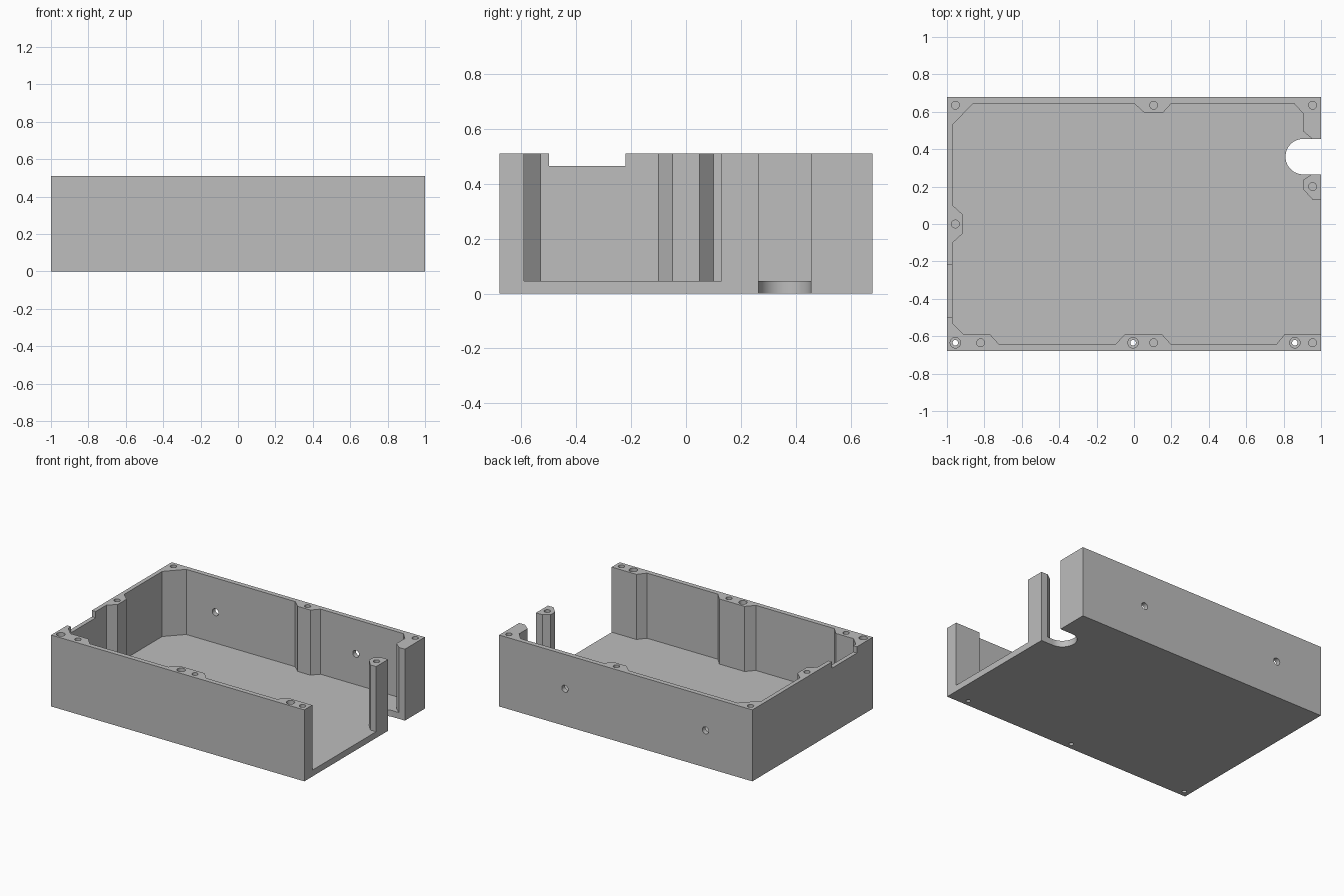
import bpy, bmesh, math
from mathutils import Matrix, Vector

cube = bpy.data.objects.get("Cube")
if cube:
    bpy.data.objects.remove(cube, do_unlink=True)

HALF_Y, HEIGHT, FLOOR = 0.68, 0.51, 0.045
ABOVE, BELOW = 0.7, -0.1

grey = bpy.data.materials.new("plain grey")
grey.use_nodes = True
grey.diffuse_color = (0.51, 0.51, 0.51, 1)
grey.node_tree.nodes["Principled BSDF"].inputs["Base Color"].default_value = grey.diffuse_color


def prism(name, points, z0, z1):
    """Extrude a flat outline between two heights."""
    bm = bmesh.new()
    face = bm.faces.new([bm.verts.new((x, y, z0)) for x, y in points])
    top = bmesh.ops.extrude_face_region(bm, geom=[face])["geom"]
    bmesh.ops.translate(bm, vec=(0, 0, z1 - z0),
                        verts=[v for v in top if isinstance(v, bmesh.types.BMVert)])
    bmesh.ops.recalc_face_normals(bm, faces=bm.faces)
    mesh = bpy.data.meshes.new(name)
    bm.to_mesh(mesh)
    bm.free()
    mesh.materials.append(grey)
    ob = bpy.data.objects.new(name, mesh)
    bpy.context.collection.objects.link(ob)
    return ob


def rect(x0, x1, y0, y1):
    return [(x0, y0), (x1, y0), (x1, y1), (x0, y1)]


def arc(x, y, r, start=0, sweep=360, n=24):
    count = n if sweep == 360 else n + 1
    angles = [math.radians(start + sweep * i / n) for i in range(count)]
    return [(x + r * math.cos(a), y + r * math.sin(a)) for a in angles]


# Solid block that everything is cut from
case = prism("enclosure_base", rect(-1, 1, -HALF_Y, HALF_Y), 0, HEIGHT)


def cut(tool):
    tool.hide_render = True
    mod = case.modifiers.new("cut", 'BOOLEAN')
    mod.operation, mod.solver, mod.object = 'DIFFERENCE', 'EXACT', tool
    bpy.context.view_layer.objects.active = case
    bpy.ops.object.modifier_apply(modifier=mod.name)
    bpy.data.objects.remove(tool, do_unlink=True)


# Cavity with screw bosses, open on the left side around a free-standing post
cavity = [
    (1.1, -0.59), (0.805, -0.59), (0.76, -0.645), (0.2, -0.645), (0.15, -0.59),
    (-0.05, -0.59), (-0.1, -0.645), (-0.72, -0.645), (-0.77, -0.59), (-0.91, -0.59),
    (-0.97, -0.53), (-0.97, -0.1), (-0.915, -0.05), (-0.915, 0.05), (-0.97, 0.1),
    (-0.97, 0.53), (-0.86, 0.645), (0, 0.645), (0.055, 0.595), (0.155, 0.595),
    (0.2, 0.645), (0.855, 0.645), (0.905, 0.59), (0.905, 0.495), (0.96, 0.45),
    (1.1, 0.45), (1.1, 0.27), (0.955, 0.27), (0.905, 0.235), (0.905, 0.185),
    (0.955, 0.13), (1.1, 0.13),
]
cut(prism("cavity_cutter", cavity, FLOOR, ABOVE))

# Rounded cable slot through the floor
slot = arc(0.905, 0.36, 0.095, 90, 180, 32) + [(1.1, 0.265), (1.1, 0.455)]
cut(prism("slot_cutter", slot, BELOW, ABOVE))

# Shallow notch in the rim of the right wall
cut(prism("notch_cutter", rect(-1.1, -0.93, -0.5, -0.22), 0.465, ABOVE))

# Blind screw holes in the rim
for x, y in [(-0.955, 0.635), (0.105, 0.635), (0.955, 0.635), (0.955, 0.2),
             (-0.955, 0), (-0.82, -0.635), (0.105, -0.635), (0.955, -0.635)]:
    cut(prism("screw_cutter", arc(x, y, 0.021), 0.3, ABOVE))

# Counterbored holes running down through the front wall
for x in (-0.955, -0.005, 0.86):
    cut(prism("bore_cutter", arc(x, -0.635, 0.028), 0.45, ABOVE))
    cut(prism("shaft_cutter", arc(x, -0.635, 0.015), BELOW, ABOVE))

# Mounting holes through the back wall
for x in (0.48, -0.63):
    tool = prism("mount_cutter", arc(0, 0, 0.025), -0.06, 0.06)
    tool.data.transform(Matrix.Translation(Vector((x, HALF_Y, 0.265)))
                        @ Matrix.Rotation(math.pi / 2, 4, 'X'))
    cut(tool)

# Smooth the round walls, keep the edges crisp
bpy.ops.object.select_all(action='DESELECT')
case.select_set(True)
bpy.context.view_layer.objects.active = case
bpy.ops.object.shade_smooth_by_angle(angle=math.radians(30))
